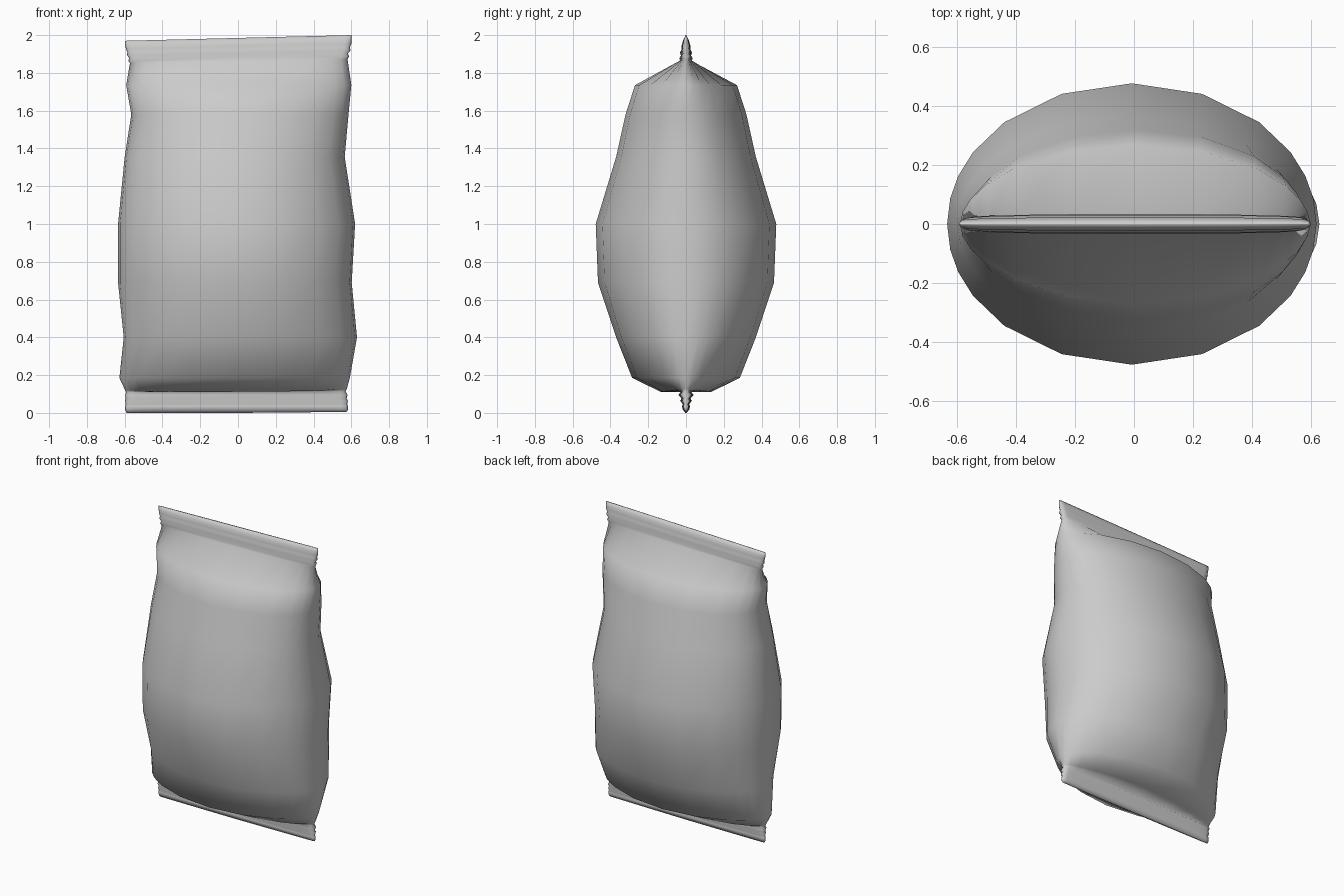
import bpy, bmesh

# Rings from bottom to top: height, left x, right x, half depth, roundness power, end tilt
RINGS = [
    # bottom crimped seal
    (0.000, -.590, .575, .004, .15, .005), (0.018, -.598, .582, .017, .15, 0),
    (0.036, -.598, .582, .022, .15, 0), (0.046, -.594, .578, .017, .15, 0),
    (0.064, -.598, .582, .031, .15, 0), (0.076, -.594, .575, .024, .15, 0),
    (0.095, -.598, .580, .040, .15, 0), (0.112, -.592, .570, .028, .2, .003),
    # pillow body
    (0.112, -.598, .576, .135, .65, .003), (0.185, -.628, .592, .285, .62, 0),
    (0.400, -.605, .630, .370, .50, 0), (0.690, -.635, .602, .466, .5, 0),
    (1.000, -.635, .620, .478, .50, 0), (1.355, -.600, .565, .370, .5, 0),
    (1.580, -.565, .585, .320, .50, 0), (1.735, -.592, .600, .270, .55, 0),
    # top crimped seal
    (1.862, -.572, .580, .032, .30, .010), (1.876, -.580, .588, .034, .15, .012),
    (1.890, -.576, .582, .026, .15, .012), (1.907, -.588, .596, .031, .15, .013),
    (1.922, -.586, .592, .023, .15, .013), (1.942, -.594, .600, .023, .15, .013),
    (1.965, -.598, .602, .016, .15, .014), (1.985, -.597, .602, .004, .15, .015),
]

# Sideways positions, closer together near the edges
half = [.38, .69, .86, .94, .983]
across = [-u for u in reversed(half)] + [0] + half
outline = [(-1, 0)] + [(u, -1) for u in across] + [(1, 0)] + [(u, 1) for u in reversed(across)]

bm = bmesh.new()
loops = []
for z, left, right, depth, power, tilt in RINGS:
    mid, half_w = (left + right) / 2, (right - left) / 2
    loops.append([bm.verts.new((mid + u * half_w,
                                side * depth * (1 - u * u) ** power,
                                z + tilt * u)) for u, side in outline])

# Lift the pillow underside at the corners so it sags in the middle
for (u, side), v in zip(outline, loops[8]):
    v.co.z += .012 * u ** 4

n = len(outline)
for a, b in zip(loops, loops[1:]):
    for i in range(n):
        j = (i + 1) % n
        bm.faces.new((a[i], a[j], b[j], b[i]))
bm.faces.new(list(reversed(loops[0])))
bm.faces.new(loops[-1])
for v in bm.verts:
    v.co.z = max(v.co.z, 0)
bmesh.ops.recalc_face_normals(bm, faces=bm.faces)
for f in bm.faces:
    f.smooth = True

mesh = bpy.data.meshes.new("sealed_bag")
bm.to_mesh(mesh)
bm.free()
bag = bpy.data.objects.new("sealed_bag", mesh)
bpy.context.collection.objects.link(bag)
